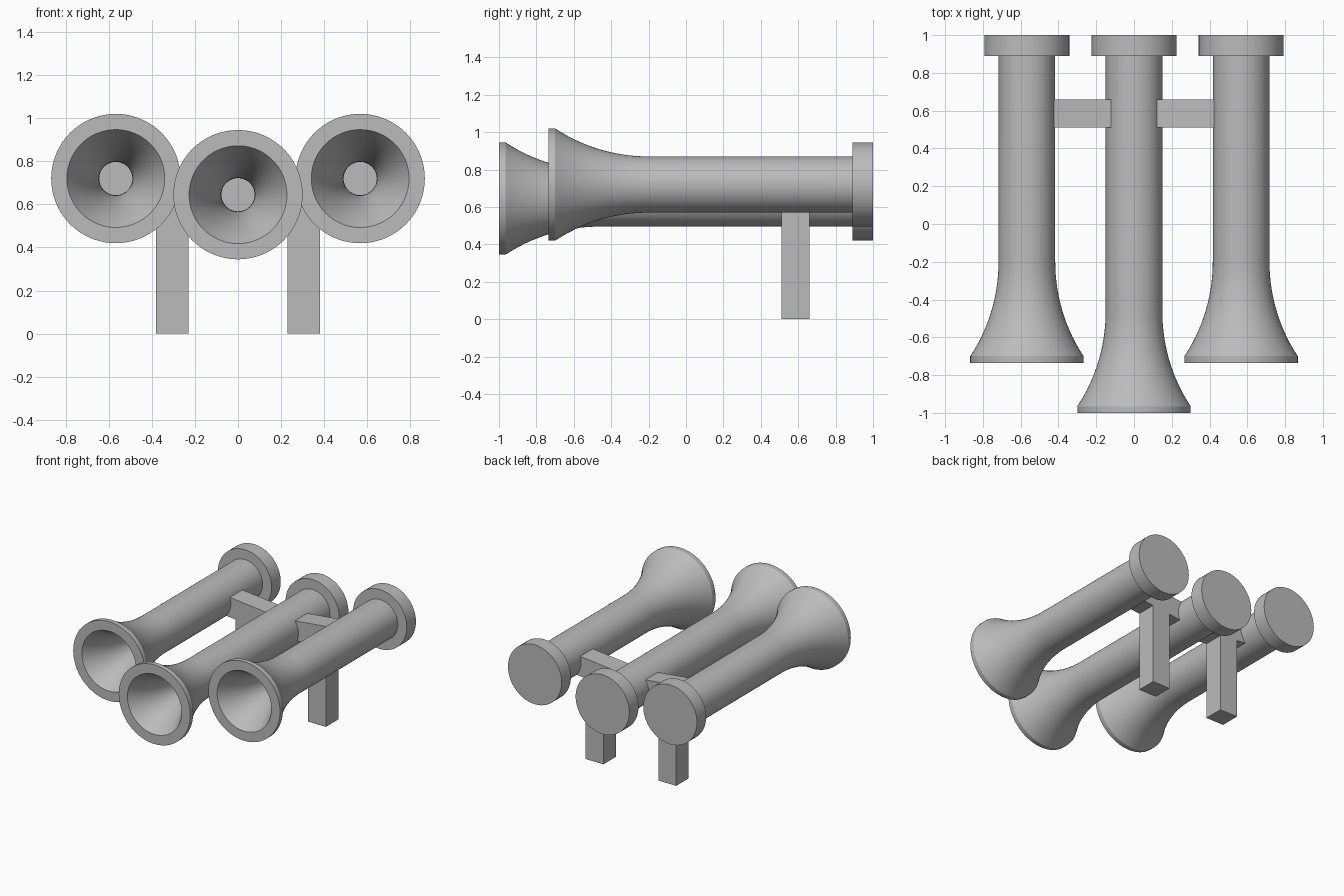
import bpy
import bmesh
import math
from mathutils import Matrix, Vector

cube = bpy.data.objects.get("Cube")
if cube:
    bpy.data.objects.remove(cube, do_unlink=True)

grey = bpy.data.materials.new("plain grey")
grey.use_nodes = True
color = (0.5, 0.5, 0.5, 1.0)
grey.diffuse_color = color
grey.node_tree.nodes["Principled BSDF"].inputs["Base Color"].default_value = color

TUBE_R, BELL_R, CAP_R = 0.15, 0.30, 0.225
WALL, LIP, FLARE, CAP = 0.073, 0.035, 0.50, 0.11
BACK = 1.0


def finish(bm, name):
    bmesh.ops.remove_doubles(bm, verts=bm.verts, dist=1e-5)
    bmesh.ops.recalc_face_normals(bm, faces=bm.faces)
    mesh = bpy.data.meshes.new(name)
    bm.to_mesh(mesh)
    bm.free()
    mesh.materials.append(grey)
    obj = bpy.data.objects.new(name, mesh)
    bpy.context.collection.objects.link(obj)
    return obj


def lathe(name, profile, x, z, steps=72):
    """Turn (radius, y) points around a lengthwise axis."""
    bm = bmesh.new()
    verts = [bm.verts.new((r, y, 0)) for r, y in profile]
    edges = [bm.edges.new(pair) for pair in zip(verts, verts[1:])]
    bmesh.ops.spin(bm, geom=verts + edges, cent=(0, 0, 0), axis=(0, 1, 0),
                   angle=math.tau, steps=steps, use_duplicate=False)
    obj = finish(bm, name)
    obj.location = (x, 0, z)
    bpy.ops.object.select_all(action='DESELECT')
    obj.select_set(True)
    bpy.context.view_layer.objects.active = obj
    bpy.ops.object.shade_smooth_by_angle(angle=math.radians(30))
    return obj


def horn(name, x, z, front):
    # Circular flare, tangent to the straight tube
    rise = BELL_R - TUBE_R
    arc_r = (FLARE ** 2 + rise ** 2) / (2 * rise)
    start = front + LIP
    flare = []
    for i in range(15):
        y = FLARE * i / 14
        grow = arc_r - math.sqrt(arc_r ** 2 - (FLARE - y) ** 2)
        flare.append((TUBE_R + grow, start + y))
    neck = BACK - CAP
    outside = [(BELL_R, front)] + flare + [
        (TUBE_R, neck), (CAP_R, neck), (CAP_R, BACK), (0, BACK)]
    inside = [(0, neck), (TUBE_R - WALL, neck)]
    inside += [(r - WALL, y - LIP) for r, y in reversed(flare)]
    lathe(name, inside + outside, x, z)


def box(name, size, location, tilt=0.0):
    bm = bmesh.new()
    bmesh.ops.create_cube(bm, size=1)
    bmesh.ops.scale(bm, vec=Vector(size), verts=bm.verts)
    bmesh.ops.rotate(bm, verts=bm.verts, matrix=Matrix.Rotation(tilt, 3, 'Y'))
    obj = finish(bm, name)
    obj.location = location


# Middle horn sits lower and further forward
horn("middle_horn", 0, 0.645, -1.0)

# Outer horns, tilted cross bars and legs
for side, s in (("left", 1), ("right", -1)):
    horn(side + "_horn", s * 0.567, 0.72, -0.735)
    box(side + "_cross_bar", (0.38, 0.15, 0.15), (s * 0.275, 0.585, 0.675),
        -s * math.radians(6))
    box(side + "_leg", (0.15, 0.15, 0.66), (s * 0.305, 0.585, 0.33))
